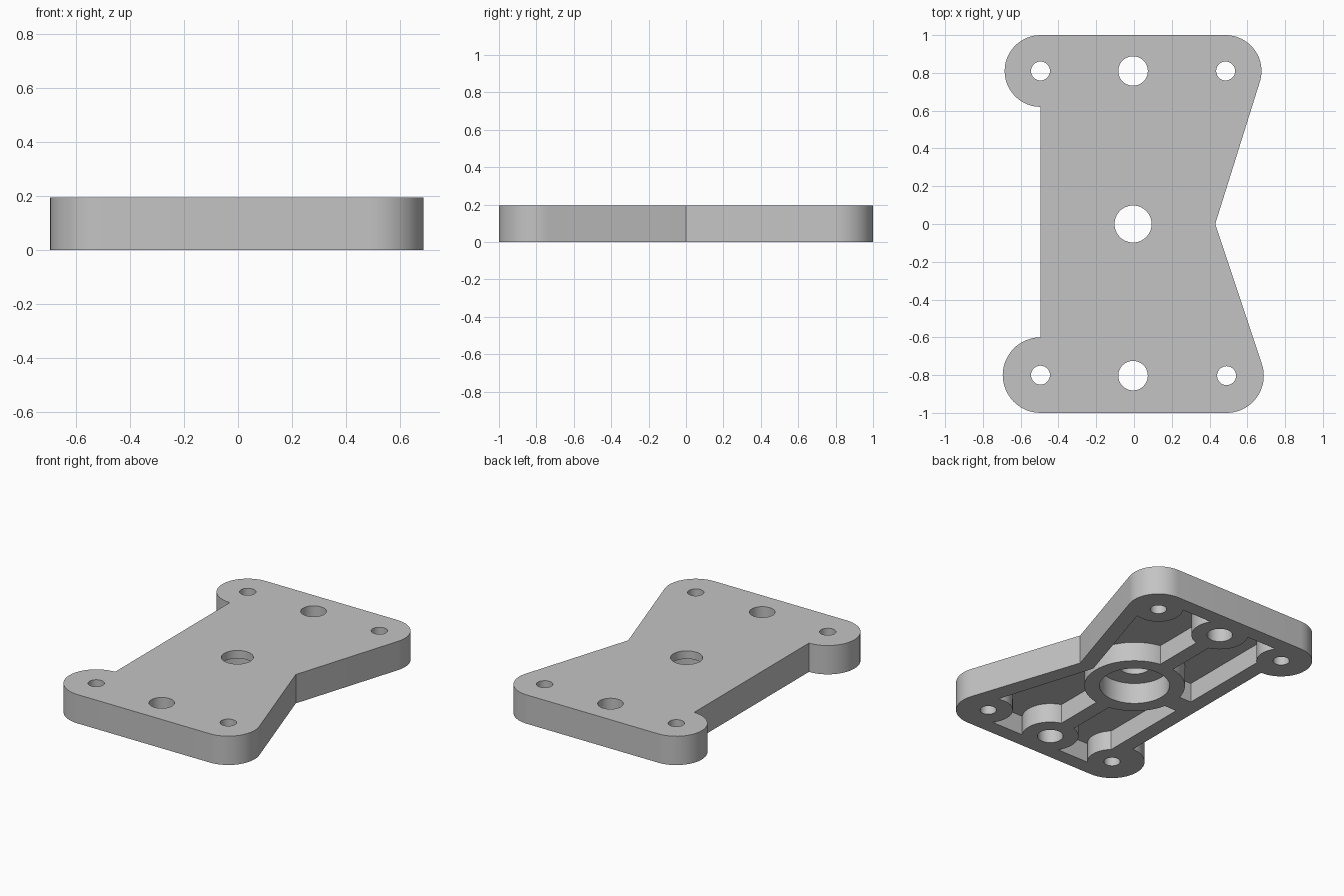
import bpy
import bmesh
from math import acos, atan2, cos, sin, pi, hypot, radians

cube = bpy.data.objects.get("Cube")
if cube:
    bpy.data.objects.remove(cube, do_unlink=True)

HEIGHT = 0.194      # full thickness
POCKET = 0.13       # depth of the recesses on the underside
BELOW = -0.1        # cutters start under the base

grey = bpy.data.materials.new("plain grey")
grey.use_nodes = True
colour = (0.55, 0.55, 0.55, 1)
grey.diffuse_color = colour
grey.node_tree.nodes["Principled BSDF"].inputs["Base Color"].default_value = colour


def prism(name, points, z0, z1):
    """Extrude a counterclockwise outline from z0 to z1."""
    bm = bmesh.new()
    face = bm.faces.new([bm.verts.new((x, y, z0)) for x, y in points])
    top = bmesh.ops.extrude_face_region(bm, geom=[face])["geom"]
    for v in top:
        if isinstance(v, bmesh.types.BMVert):
            v.co.z = z1
    bmesh.ops.recalc_face_normals(bm, faces=bm.faces)
    mesh = bpy.data.meshes.new(name)
    bm.to_mesh(mesh)
    bm.free()
    mesh.materials.append(grey)
    obj = bpy.data.objects.new(name, mesh)
    bpy.context.collection.objects.link(obj)
    return obj


def arc(centre, r, a0, a1, steps=24):
    return [(centre[0] + r * cos(a0 + (a1 - a0) * i / steps),
             centre[1] + r * sin(a0 + (a1 - a0) * i / steps)) for i in range(steps + 1)]


def disc(name, centre, r, z0, z1):
    return prism(name, arc(centre, r, 0, 2 * pi, 64)[:-1], z0, z1)


def box(name, x0, x1, y0, y1, z0, z1):
    return prism(name, [(x0, y0), (x1, y0), (x1, y1), (x0, y1)], z0, z1)


def subtract(target, cutter):
    """Cut one solid from another and discard the cutter."""
    cutter.hide_render = True
    mod = target.modifiers.new("cut", "BOOLEAN")
    mod.operation = "DIFFERENCE"
    mod.solver = "EXACT"
    mod.object = cutter
    bpy.context.view_layer.objects.active = target
    bpy.ops.object.modifier_apply(modifier=mod.name)
    bpy.data.objects.remove(cutter, do_unlink=True)


# Corner and centre positions
back_left, front_left = (0.485, 0.81), (0.49, -0.803)
back_right, front_right = (-0.495, 0.81), (-0.495, -0.8)
corners = [back_left, front_left, back_right, front_right]
middles = [(-0.005, 0.81), (-0.005, -0.803)]
hub = (-0.005, 0)
notch = (0.43, 0)


def tangent_angle(centre, r, side):
    """Angle on a corner where the straight edge to the notch touches it."""
    dx, dy = notch[0] - centre[0], notch[1] - centre[1]
    return atan2(dy, dx) + side * acos(r / hypot(dx, dy))


# Outer outline: two round ears on one side, a shallow V on the other
R = 0.193
outline = (arc(front_right, 0.2, pi / 2, 3 * pi / 2)
           + arc(front_left, 0.197, -pi / 2, tangent_angle(front_left, 0.197, -1))
           + [notch]
           + arc(back_left, 0.19, tangent_angle(back_left, 0.19, 1), pi / 2)
           + arc(back_right, 0.19, pi / 2, 3 * pi / 2))
plate = prism("mounting_plate", outline, 0, HEIGHT)

# Underside recess, leaving a rim, bosses, hub and ribs standing
half = [(0.325, 0), (0.575, 0.8), (0.55, 0.9), (-0.395, 0.9)]
recess = prism("recess", half + [(x, -y) for x, y in reversed(half[1:])], BELOW, POCKET)
TOP = 0.3
for c in corners:
    subtract(recess, disc("corner_boss", c, 0.15, 2 * BELOW, TOP))
for c in middles:
    subtract(recess, disc("middle_boss", c, 0.173, 2 * BELOW, TOP))
subtract(recess, disc("hub", hub, 0.308, 2 * BELOW, TOP))
subtract(recess, box("long_rib", -0.055, 0.045, -0.7, 0.7, 2 * BELOW, TOP))
subtract(recess, box("side_rib", -0.5, -0.2, -0.07, 0.07, 2 * BELOW, TOP))
subtract(plate, recess)

# Through holes and the wide counterbore under the hub
for c in corners:
    subtract(plate, disc("corner_hole", c, 0.05, BELOW, TOP))
for c in middles:
    subtract(plate, disc("middle_hole", c, 0.078, BELOW, TOP))
subtract(plate, disc("hub_counterbore", hub, 0.214, BELOW, 0.14))
subtract(plate, disc("hub_hole", hub, 0.098, BELOW, TOP))

# Smooth curved walls, sharp edges
bpy.ops.object.select_all(action="DESELECT")
plate.select_set(True)
bpy.context.view_layer.objects.active = plate
bpy.ops.object.shade_smooth_by_angle(angle=radians(15))
